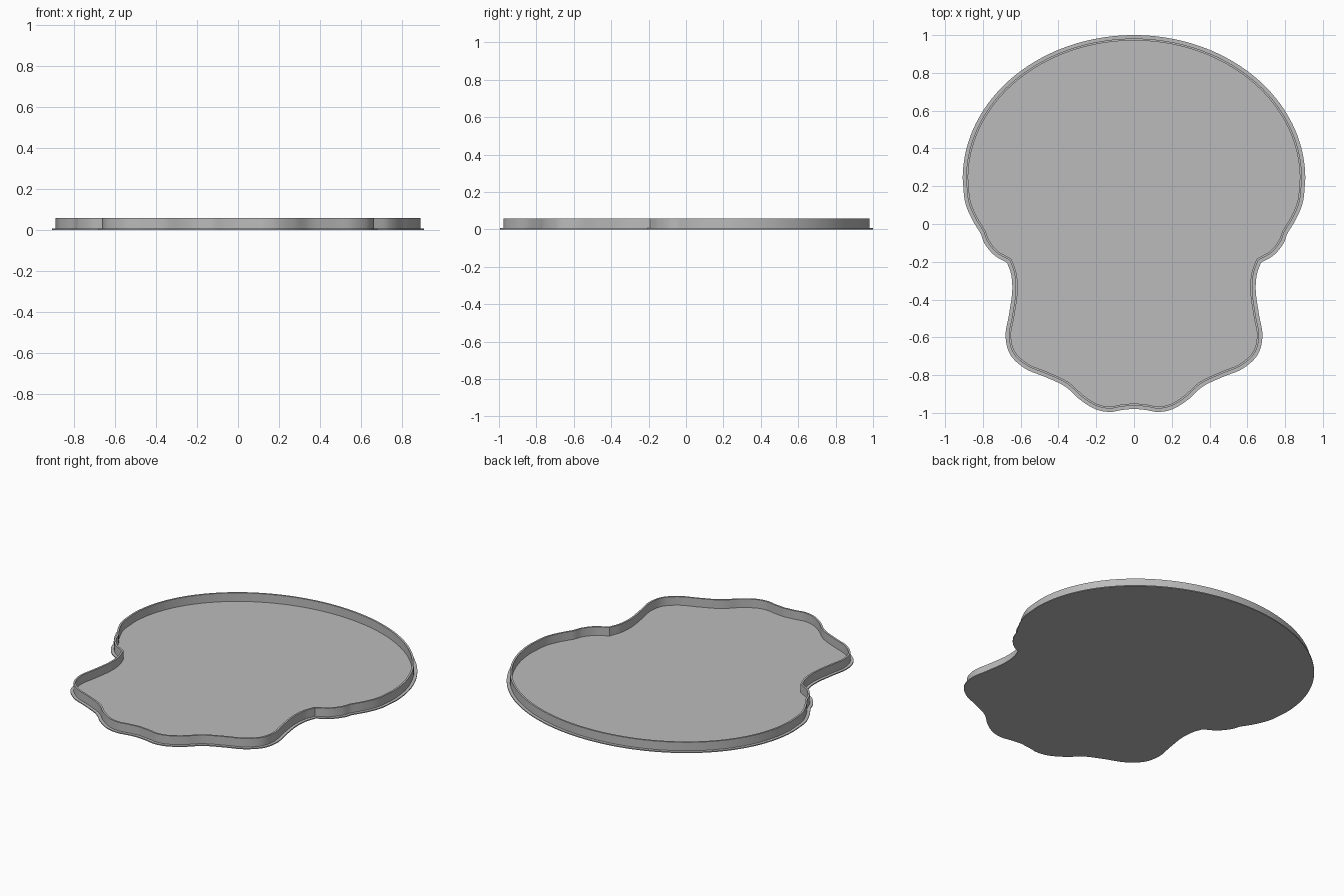
import bpy, bmesh, math
from mathutils import Vector

cube = bpy.data.objects.get("Cube")
if cube:
    bpy.data.objects.remove(cube, do_unlink=True)

BASE_TOP, RIM_TOP = 0.006, 0.058
LEDGE, WALL = 0.018, 0.011

grey = bpy.data.materials.new("light grey")
grey.use_nodes = True
colour = (0.5, 0.5, 0.5, 1)
grey.diffuse_color = colour
grey.node_tree.nodes["Principled BSDF"].inputs["Base Color"].default_value = colour


def spline(pts, steps=8):
    """Smooth curve through the points, without its last point."""
    p = [Vector(q) for q in pts]
    p = [2 * p[0] - p[1]] + p + [2 * p[-1] - p[-2]]
    out = []
    for a, b, c, d in zip(p, p[1:], p[2:], p[3:]):
        for i in range(steps):
            t = i / steps
            out.append(0.5 * (2 * b + (c - a) * t + (2 * a - 5 * b + 4 * c - d) * t * t
                              + (3 * b - a - 3 * c + d) * t ** 3))
    return out


def inset(loop, dist):
    """Move a clockwise outline inwards with mitred corners."""
    out = []
    for i, p in enumerate(loop):
        d1 = (p - loop[i - 1]).normalized()
        d2 = (loop[(i + 1) % len(loop)] - p).normalized()
        n1, n2 = Vector((d1.y, -d1.x)), Vector((d2.y, -d2.x))
        out.append(p + (n1 + n2) * dist / (1 + n1.dot(n2)))
    return out


def ring(bm, loop, z):
    return [bm.verts.new((p.x, p.y, z)) for p in loop]


def bridge(bm, a, b):
    for i in range(len(a)):
        bm.faces.new((a[i - 1], a[i], b[i], b[i - 1]))


def finish(name, bm):
    bmesh.ops.recalc_face_normals(bm, faces=bm.faces)
    mesh = bpy.data.meshes.new(name)
    bm.to_mesh(mesh)
    bm.free()
    obj = bpy.data.objects.new(name, mesh)
    bpy.context.collection.objects.link(obj)
    mesh.materials.append(grey)
    bpy.ops.object.select_all(action="DESELECT")
    obj.select_set(True)
    bpy.context.view_layer.objects.active = obj
    bpy.ops.object.shade_smooth_by_angle(angle=math.radians(30))


# Half outline: domed top, side lobe, waist and scalloped lower edge
dome = [Vector((0.907 * math.sin(a), 0.24 + 0.76 * math.cos(a)))
        for a in (math.pi / 2 * i / 40 for i in range(40))]
side = spline([(0.907, 0.24), (0.895, 0.12), (0.86, 0.03), (0.812, -0.05)])
lobe = spline([(0.812, -0.05), (0.79, -0.105), (0.74, -0.165), (0.672, -0.205)])
lower = spline([(0.672, -0.205), (0.65, -0.27), (0.645, -0.36), (0.662, -0.48),
                (0.68, -0.59), (0.656, -0.69), (0.577, -0.765), (0.47, -0.81),
                (0.365, -0.86), (0.286, -0.93), (0.205, -0.98), (0.13, -0.995),
                (0.065, -0.985), (0, -0.978)])
half = dome + side + lobe + lower
bottom = Vector((0, -0.978))
mirrored = [Vector((-p.x, p.y)) for p in reversed(half[1:])]
outline = half + [bottom] + mirrored

# Thin base plate
bm = bmesh.new()
low, high = ring(bm, outline, 0), ring(bm, outline, BASE_TOP)
bridge(bm, low, high)
bm.faces.new(low)
bm.faces.new(high)
finish("base_plate", bm)

# Upright rim set in from the plate's edge
bm = bmesh.new()
outer, inner = inset(outline, LEDGE), inset(outline, LEDGE + WALL)
rings = [ring(bm, loop, z) for loop, z in ((outer, BASE_TOP / 2), (outer, RIM_TOP),
                                           (inner, RIM_TOP), (inner, BASE_TOP / 2))]
for i in range(4):
    bridge(bm, rings[i - 1], rings[i])
finish("rim_wall", bm)
